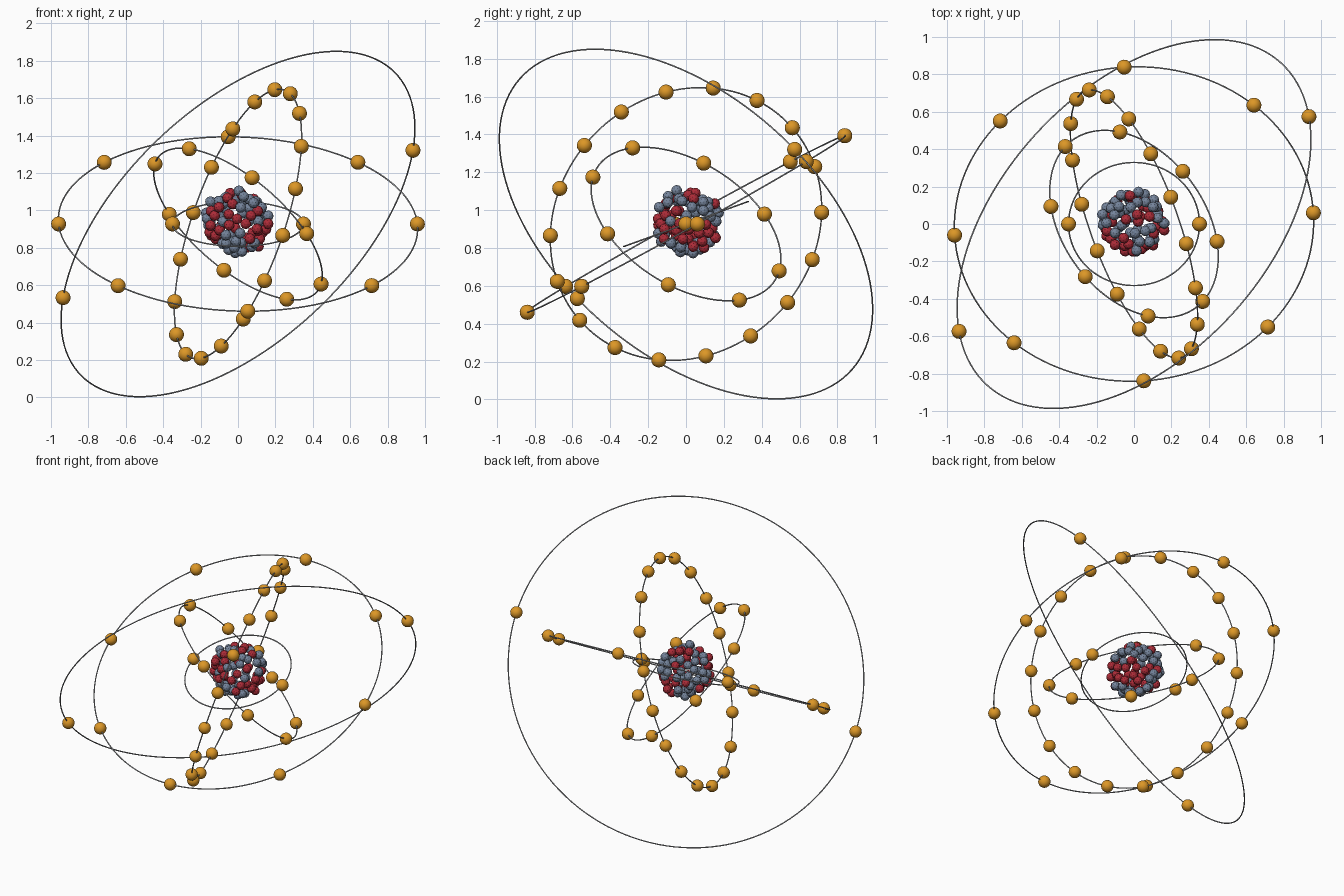
import bpy, bmesh, math, random
from mathutils import Vector, Matrix

if "Cube" in bpy.data.objects:
    bpy.data.objects.remove(bpy.data.objects["Cube"])

random.seed(11)
CENTRE = Vector((0, 0, 0.927))


def material(name, rgb):
    m = bpy.data.materials.new(name)
    m.diffuse_color = (*rgb, 1)
    m.use_nodes = True
    m.node_tree.nodes["Principled BSDF"].inputs["Base Color"].default_value = m.diffuse_color
    return m


GOLD = material("gold", (0.72, 0.31, 0.02))
GREY = material("light_grey", (0.42, 0.43, 0.45))
BLUE = material("slate_blue", (0.18, 0.235, 0.335))
RED = material("deep_red", (0.42, 0.025, 0.04))


def ball_cluster(name, points, mat, radius, detail, smooth):
    """One object holding a ball at every point."""
    bm = bmesh.new()
    for p in points:
        turn = Matrix.Rotation(random.uniform(0, 3), 4, Vector((1, 2, 3)))
        bmesh.ops.create_icosphere(bm, subdivisions=detail, radius=radius,
                                   matrix=Matrix.Translation(p) @ turn)
    for f in bm.faces:
        f.smooth = smooth
    mesh = bpy.data.meshes.new(name)
    bm.to_mesh(mesh)
    bm.free()
    mesh.materials.append(mat)
    obj = bpy.data.objects.new(name, mesh)
    bpy.context.collection.objects.link(obj)


def orbit(name, radius, normal, start, count):
    """Thin tilted ring with evenly spaced electrons, the first towards start."""
    n = Vector(normal).normalized()
    u = Vector(start)
    u = (u - n * u.dot(n)).normalized()
    v = n.cross(u)
    bpy.ops.mesh.primitive_torus_add(
        major_segments=128, minor_segments=8, major_radius=radius,
        minor_radius=0.004, location=CENTRE,
        rotation=n.to_track_quat('Z', 'Y').to_euler())
    ring = bpy.context.object
    ring.name = name + "_ring"
    ring.data.materials.append(GREY)
    bpy.ops.object.shade_smooth()
    angles = [2 * math.pi * i / count for i in range(count)]
    points = [CENTRE + radius * (u * math.cos(a) + v * math.sin(a)) for a in angles]
    ball_cluster(name + "_electrons", points, GOLD, 0.04, 3, True)


# Electron orbits, from the inside out
orbit("first_orbit", 0.35, (0, -0.34, 0.94), (1, 0, 0), 2)
orbit("second_orbit", 0.556, (0.586, 0.434, 0.684), (-0.268, -0.288, 0.40), 8)
orbit("third_orbit", 0.758, (0.895, 0.325, -0.31), (0.187, 0.14, 0.72), 18)
orbit("fourth_orbit", 0.961, (0.03, -0.484, 0.874), (0.96, 0.06, 0), 8)
orbit("outer_orbit", 1.166, (-0.585, 0.534, 0.611), (0.935, 0.57, 0.39), 2)

# Nucleus: a loose hollow shell of nucleons
core = CENTRE + Vector((-0.008, 0.008, 0.01))
total, protons = 88, 38
shell = []
for i in range(total):
    z = 1 - 2 * (i + 0.5) / total
    a = i * math.pi * (3 - math.sqrt(5))
    r = math.sqrt(1 - z * z)
    d = Vector((r * math.cos(a), r * math.sin(a), z))
    jitter = Vector([random.uniform(-0.012, 0.012) for _ in range(3)])
    shell.append((d, core + d * random.uniform(0.142, 0.17) + jitter))

# Protons gather in patches, the widest one low at the back right
patches = [((0.6, 0.45, -0.65), 1.0), ((0.3, -0.9, -0.2), 0.85),
           ((0.85, -0.5, -0.2), 0.85), ((-0.4, -0.6, 0.7), 0.8),
           ((0, 1, 0.1), 0.85), ((0.2, 0.2, 0.95), 0.8), ((-0.9, -0.2, -0.35), 0.8)]


def closeness(d):
    return max(Vector(c).normalized().dot(d) * w for c, w in patches)


shell.sort(key=lambda s: -closeness(s[0]) + random.uniform(-0.15, 0.15))
ball_cluster("protons", [p for _, p in shell[:protons]], RED, 0.029, 2, False)
ball_cluster("neutrons", [p for _, p in shell[protons:]], BLUE, 0.029, 2, False)
